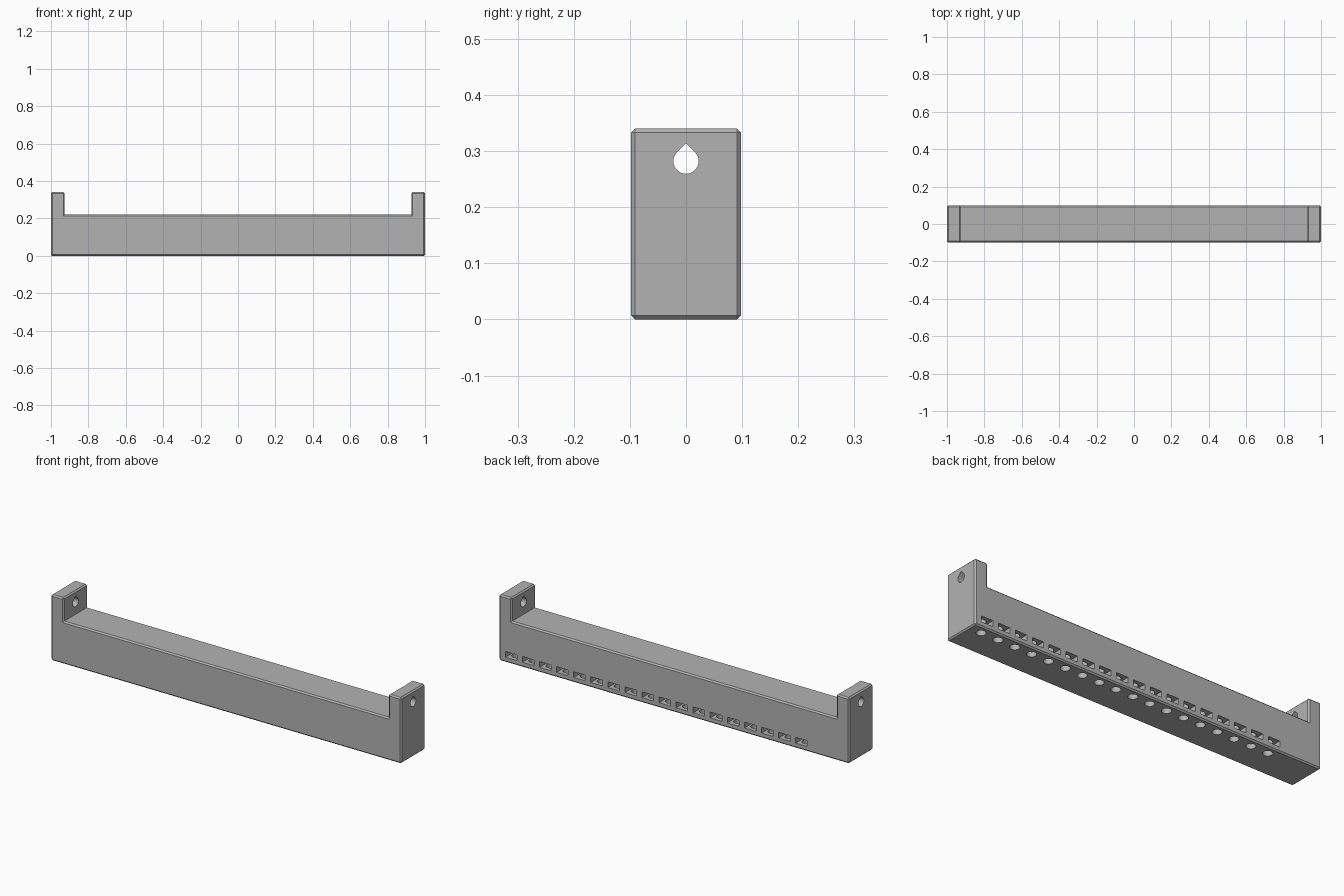
import bpy, bmesh, math
from mathutils import Matrix, Vector

if "Cube" in bpy.data.objects:
    bpy.data.objects.remove(bpy.data.objects["Cube"])

HALF_W, HEIGHT, DECK, POST, CHAMFER = 0.098, 0.34, 0.22, 0.073, 0.007
COUNT, FIRST, PITCH, HOLE_Y = 18, 0.93, 0.0975, 0.054

grey = bpy.data.materials.new("plain_grey")
grey.use_nodes = True
colour = (0.45, 0.45, 0.45, 1)
grey.diffuse_color = colour
grey.node_tree.nodes["Principled BSDF"].inputs["Base Color"].default_value = colour


def make_object(name, bm):
    bmesh.ops.recalc_face_normals(bm, faces=bm.faces)
    mesh = bpy.data.meshes.new(name)
    bm.to_mesh(mesh)
    bm.free()
    obj = bpy.data.objects.new(name, mesh)
    bpy.context.collection.objects.link(obj)
    mesh.materials.append(grey)
    return obj


def extrude_profile(bm, points, vector):
    face = bm.faces.new([bm.verts.new(p) for p in points])
    out = bmesh.ops.extrude_face_region(bm, geom=[face], use_keep_orig=True)
    verts = [v for v in out["geom"] if isinstance(v, bmesh.types.BMVert)]
    bmesh.ops.translate(bm, verts=verts, vec=Vector(vector))
    bmesh.ops.recalc_face_normals(bm, faces=bm.faces)


# Bar with raised end posts, all outer edges chamfered
bm = bmesh.new()
right_half = [(1, 0), (1, HEIGHT), (1 - POST, HEIGHT), (1 - POST, DECK)]
outline = right_half + [(-x, z) for x, z in reversed(right_half)]
extrude_profile(bm, [(x, -HALF_W, z) for x, z in outline], (0, 2 * HALF_W, 0))
convex = [e for e in bm.edges if e.calc_face_angle_signed() > 0.1]
bmesh.ops.bevel(bm, geom=convex, offset=CHAMFER, segments=1, profile=0.5,
                affect='EDGES', clamp_overlap=True)
bar = make_object("holder_bar", bm)

# Teardrop mounting hole through both posts
bm = bmesh.new()
R, CZ = 0.0225, 0.282
arc = [math.radians(135 + 270 * i / 36) for i in range(37)]
drop = [(-1.1, R * math.cos(a), CZ + R * math.sin(a)) for a in arc]
drop.append((-1.1, 0, CZ + R * math.sqrt(2)))
extrude_profile(bm, drop, (2.2, 0, 0))
mount_cutter = make_object("mount_hole_cutter", bm)

# Row of nut slots in the back and screw holes underneath
slots, holes = bmesh.new(), bmesh.new()
for i in range(COUNT):
    x = FIRST - i * PITCH
    bmesh.ops.create_cube(slots, size=1, matrix=Matrix.Translation((x, 0.07, 0.041))
                          @ Matrix.Diagonal((0.066, 0.1, 0.03, 1)))
    bmesh.ops.create_cone(holes, cap_ends=True, segments=24, radius1=0.023,
                          radius2=0.023, depth=0.14,
                          matrix=Matrix.Translation((x, HOLE_Y, 0.02)))
slot_cutter = make_object("nut_slot_cutter", slots)
hole_cutter = make_object("screw_hole_cutter", holes)

# Cut the openings and discard the cutters
bpy.context.view_layer.objects.active = bar
for cutter in (mount_cutter, slot_cutter, hole_cutter):
    cutter.hide_render = True
    mod = bar.modifiers.new(cutter.name, 'BOOLEAN')
    mod.operation = 'DIFFERENCE'
    mod.solver = 'EXACT'
    mod.object = cutter
    bpy.ops.object.modifier_apply(modifier=mod.name)
    bpy.data.objects.remove(cutter)

bpy.ops.object.select_all(action='DESELECT')
bar.select_set(True)
bpy.ops.object.shade_smooth_by_angle(angle=math.radians(25))
